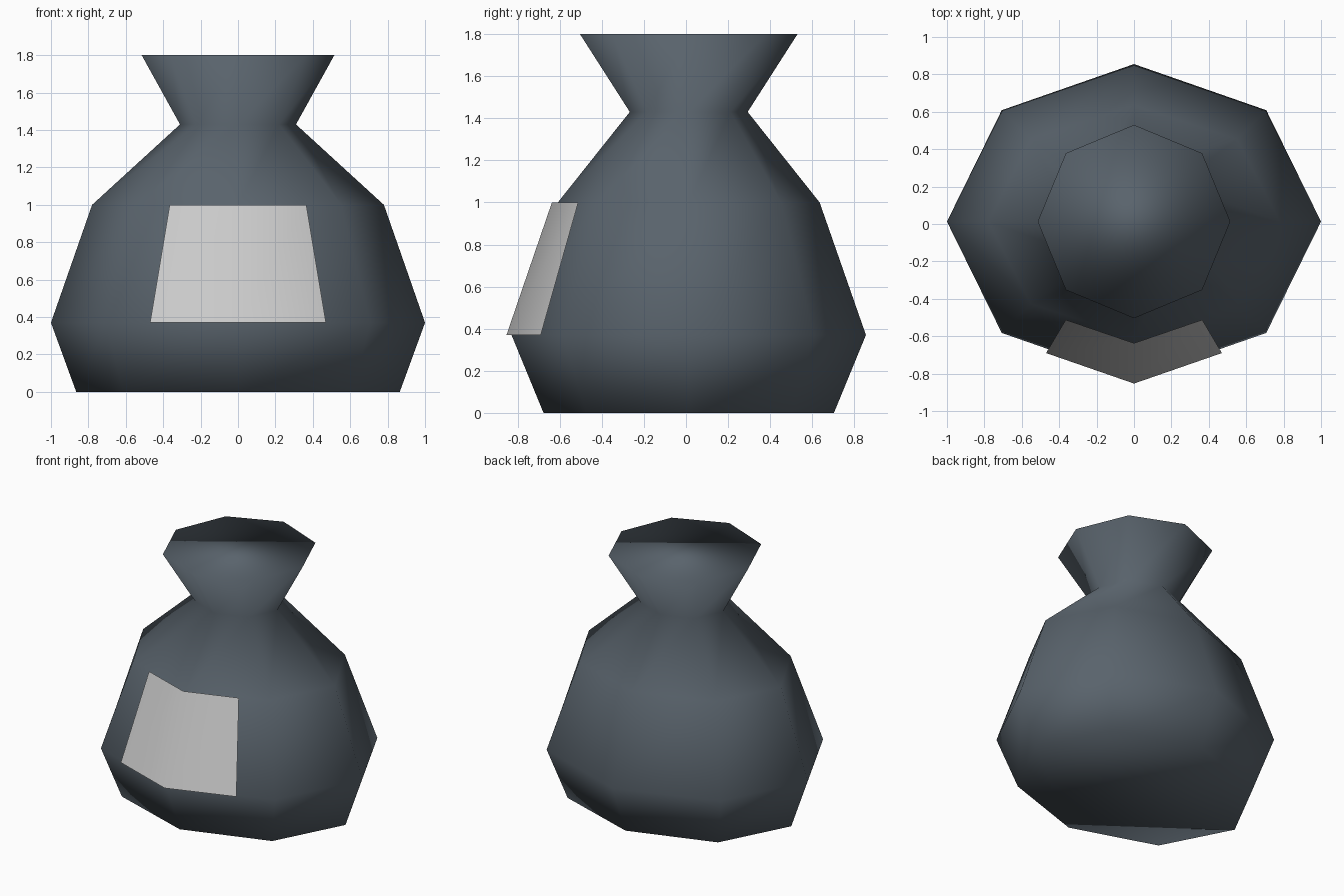
import bpy
import bmesh
from math import cos, sin, pi

if "Cube" in bpy.data.objects:
    bpy.data.objects.remove(bpy.data.objects["Cube"], do_unlink=True)

SIDES = 8
CENTRE_Y = 0.013


def make_material(name, rgb):
    mat = bpy.data.materials.new(name)
    mat.use_nodes = True
    colour = (*rgb, 1.0)
    mat.diffuse_color = colour
    bsdf = next(n for n in mat.node_tree.nodes if n.type == "BSDF_PRINCIPLED")
    bsdf.inputs["Base Color"].default_value = colour
    bsdf.inputs["Roughness"].default_value = 0.8
    return mat


def make_object(name, bm, mat):
    for face in bm.faces:
        face.smooth = True
    mesh = bpy.data.meshes.new(name)
    bm.to_mesh(mesh)
    bm.free()
    mesh.materials.append(mat)
    obj = bpy.data.objects.new(name, mesh)
    bpy.context.collection.objects.link(obj)
    return obj


slate = make_material("slate cloth", (0.10, 0.125, 0.15))
pale = make_material("pale grey label", (0.60, 0.60, 0.60))

# Sack: elliptical eight-sided rings (height, x radius, y radius), capped
rings = [
    (0.0, 0.865, 0.69),
    (0.37, 1.0, 0.842),
    (1.0, 0.78, 0.622),
    (1.43, 0.31, 0.28),
    (1.8, 0.515, 0.517),
]
bm = bmesh.new()
loops = []
for z, rx, ry in rings:
    angles = [2 * pi * i / SIDES for i in range(SIDES)]
    loops.append([bm.verts.new((rx * cos(a), CENTRE_Y + ry * sin(a), z)) for a in angles])
for low, high in zip(loops, loops[1:]):
    for i in range(SIDES):
        j = (i + 1) % SIDES
        bm.faces.new((low[i], low[j], high[j], high[i]))
bm.faces.new(list(reversed(loops[0])))
bm.faces.new(loops[-1])
make_object("sack", bm, slate)

# Label: a thin folded sheet just in front of the sack
bm = bmesh.new()
rows = []
for z, half, side_y, mid_y in [(0.37, 0.47, -0.69, -0.853), (1.0, 0.365, -0.512, -0.637)]:
    points = [(-half, side_y, z), (0, mid_y, z), (half, side_y, z)]
    rows.append([bm.verts.new(p) for p in points])
for i in range(2):
    bm.faces.new((rows[0][i], rows[0][i + 1], rows[1][i + 1], rows[1][i]))
make_object("front_label", bm, pale)
